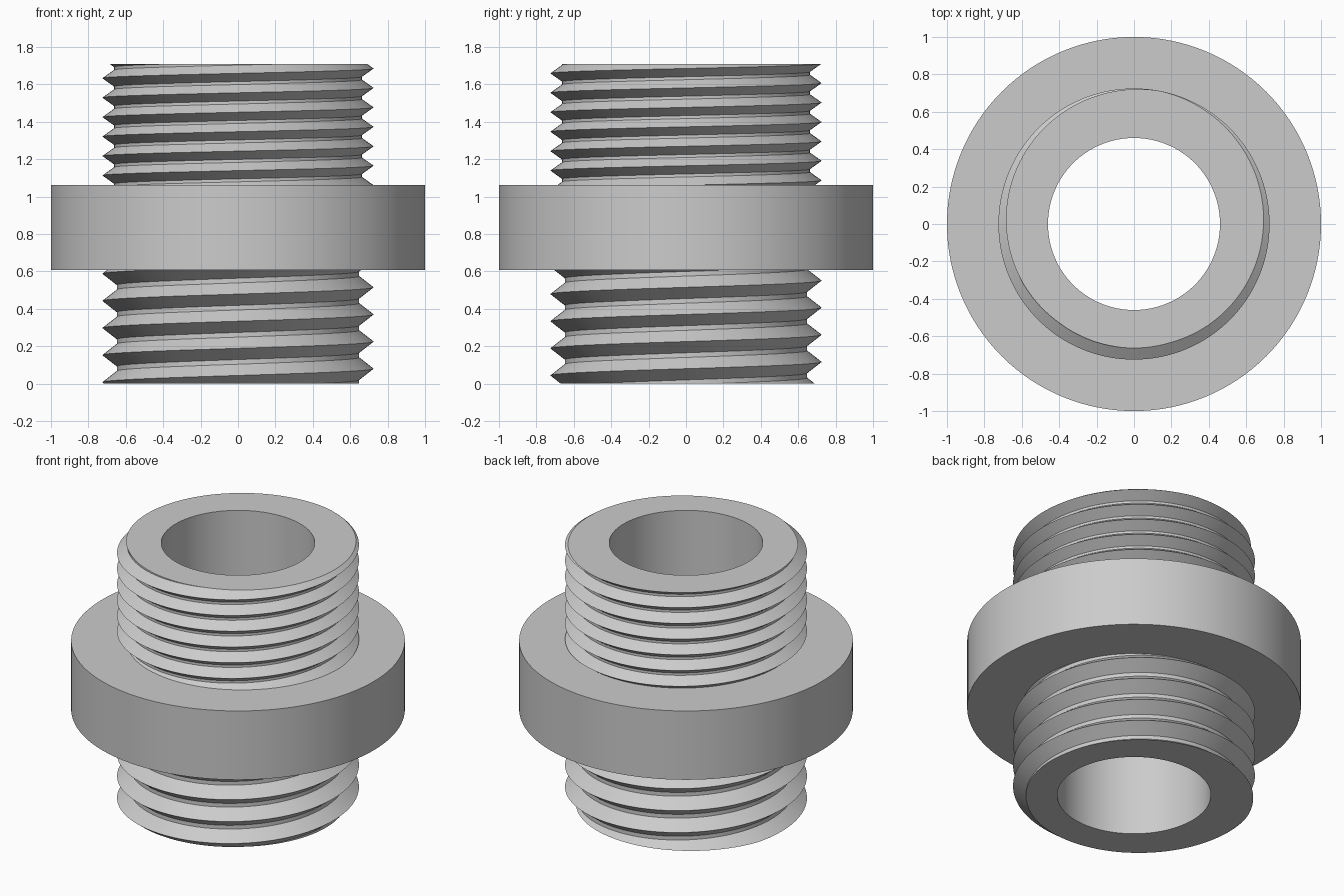
import bpy, bmesh, math

cube = bpy.data.objects.get("Cube")
if cube:
    bpy.data.objects.remove(cube, do_unlink=True)

SEGMENTS = 128
BORE, CREST, FLANGE = 0.46, 0.725, 1.0
FLANGE_LOW, FLANGE_HIGH, TOP = 0.607, 1.062, 1.708

grey = bpy.data.materials.new("plain_grey")
grey.use_nodes = True
colour = (0.6, 0.6, 0.6, 1)
grey.diffuse_color = colour
grey.node_tree.nodes["Principled BSDF"].inputs["Base Color"].default_value = colour


def finish(bm, name):
    bmesh.ops.remove_doubles(bm, verts=bm.verts, dist=1e-5)
    bmesh.ops.recalc_face_normals(bm, faces=bm.faces)
    mesh = bpy.data.meshes.new(name)
    bm.to_mesh(mesh)
    bm.free()
    mesh.materials.append(grey)
    obj = bpy.data.objects.new(name, mesh)
    bpy.context.collection.objects.link(obj)
    bpy.ops.object.select_all(action='DESELECT')
    obj.select_set(True)
    bpy.context.view_layer.objects.active = obj
    bpy.ops.object.shade_smooth_by_angle(angle=math.radians(25))
    return obj


def ring_point(bm, radius, angle, z):
    return bm.verts.new((radius * math.cos(angle), radius * math.sin(angle), z))


def skin(bm, col_a, col_b):
    for a0, a1, b1, b0 in zip(col_a, col_a[1:], col_b[1:], col_b):
        # rows trimmed at both columns collapse to nothing
        if (a0.co - a1.co).length < 1e-6 and (b0.co - b1.co).length < 1e-6:
            continue
        bm.faces.new((a0, b0, b1, a1))


def threaded_sleeve(name, low, high, pitch, start, root, flank, end):
    """Hollow sleeve with a right-handed thread; end is the side with a cap."""
    bm = bmesh.new()
    turns = math.ceil((high - low) / pitch) + 3
    first = math.floor((low - start) / pitch) - 2

    def radius_at(z, crest_z):
        phase = (z - crest_z) / pitch
        gap = abs(phase - round(phase)) * pitch
        return CREST - (CREST - root) * min(gap / flank, 1)

    columns = []
    for i in range(SEGMENTS + 1):
        angle = math.tau * i / SEGMENTS
        crest_z = start + pitch * i / SEGMENTS
        levels = [low]
        for k in range(first, first + turns + 2):
            z = crest_z + k * pitch
            levels += [z - flank, z, z + flank]
        levels.append(high)
        column = []
        for z in levels:
            z = min(max(z, low), high)
            column.append(ring_point(bm, radius_at(z, crest_z), angle, z))
        # bore wall and the exposed end face
        bore = [ring_point(bm, BORE, angle, low), ring_point(bm, BORE, angle, high)]
        if end == "bottom":
            column = [bore[1], bore[0]] + column
        else:
            column = column + [bore[1], bore[0]]
        columns.append(column)
    for a, b in zip(columns, columns[1:]):
        skin(bm, a, b)
    return finish(bm, name)


# Lower coarse thread and upper fine thread
threaded_sleeve("lower_threaded_sleeve", 0, FLANGE_LOW, 0.145, 0.08, 0.648, 0.06, "bottom")
threaded_sleeve("upper_threaded_sleeve", FLANGE_HIGH, TOP, 0.104, 1.685, 0.663, 0.044, "top")

# Central flange, a ring with the same bore
bm = bmesh.new()
profile = [(BORE, FLANGE_LOW), (FLANGE, FLANGE_LOW), (FLANGE, FLANGE_HIGH),
           (BORE, FLANGE_HIGH), (BORE, FLANGE_LOW)]
rings = [[ring_point(bm, r, math.tau * i / SEGMENTS, z) for r, z in profile]
         for i in range(SEGMENTS + 1)]
for a, b in zip(rings, rings[1:]):
    skin(bm, a, b)
finish(bm, "central_flange")
